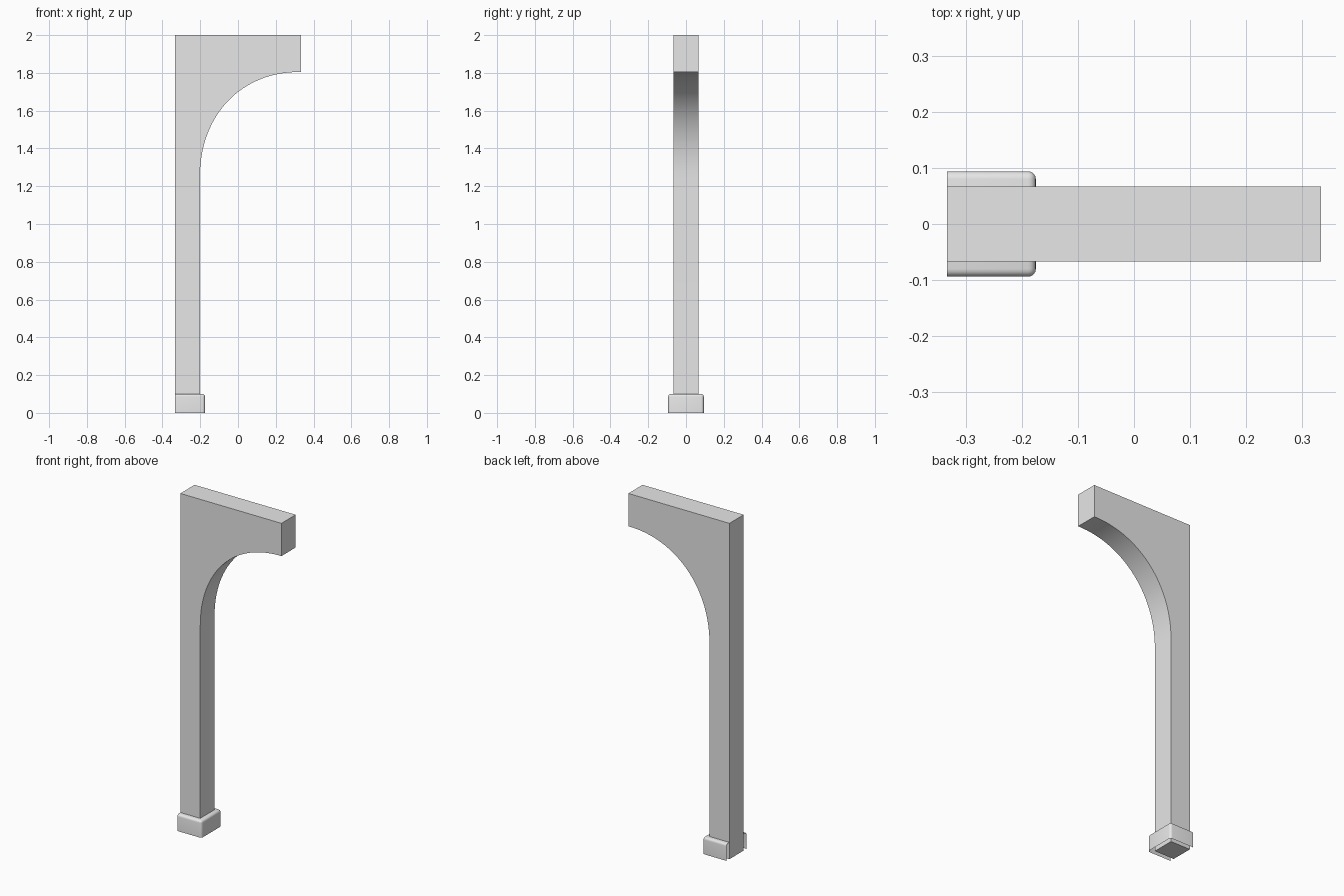
import bpy
import bmesh
import math

cube = bpy.data.objects.get("Cube")
if cube:
    bpy.data.objects.remove(cube, do_unlink=True)

grey = bpy.data.materials.new("plain_grey")
grey.use_nodes = True
grey.diffuse_color = (0.8, 0.8, 0.8, 1)
grey.node_tree.nodes["Principled BSDF"].inputs["Base Color"].default_value = (0.8, 0.8, 0.8, 1)

LEFT, RIGHT, INNER = -0.333, 0.333, -0.202
DEPTH, TOP = 0.067, 2.0


def add_object(name, bm):
    mesh = bpy.data.meshes.new(name)
    bm.to_mesh(mesh)
    bm.free()
    mesh.materials.append(grey)
    obj = bpy.data.objects.new(name, mesh)
    bpy.context.collection.objects.link(obj)
    bpy.ops.object.select_all(action="DESELECT")
    obj.select_set(True)
    bpy.context.view_layer.objects.active = obj
    bpy.ops.object.shade_smooth_by_angle(angle=math.radians(35))
    return obj


# Post and bracket: one profile with a curved inner edge, extruded in depth
spring, crown, power, steps = 1.24, 1.805, 2 / 2.15, 32
profile = [(LEFT, 0), (INNER, 0)]
for i in range(steps + 1):
    a = math.pi / 2 * i / steps
    x = RIGHT - (RIGHT - INNER) * max(math.cos(a), 0) ** power
    z = spring + (crown - spring) * math.sin(a) ** power
    profile.append((x, z))
profile += [(RIGHT, TOP), (LEFT, TOP)]

bm = bmesh.new()
face = bm.faces.new([bm.verts.new((x, -DEPTH, z)) for x, z in profile])
result = bmesh.ops.extrude_face_region(bm, geom=[face])
moved = [v for v in result["geom"] if isinstance(v, bmesh.types.BMVert)]
bmesh.ops.translate(bm, verts=moved, vec=(0, 2 * DEPTH, 0))
bmesh.ops.recalc_face_normals(bm, faces=bm.faces)
add_object("post_and_bracket", bm)

# Foot collar: rounded shell, open underneath and on the flat outer side
front_x, half_y, height = -0.175, 0.094, 0.1
bm = bmesh.new()
bmesh.ops.create_cube(bm, size=1)
for v in bm.verts:
    v.co.x = front_x if v.co.x > 0 else LEFT
    v.co.y = math.copysign(half_y, v.co.y)
    v.co.z = height if v.co.z > 0 else 0
bm.normal_update()
open_sides = [f for f in bm.faces if f.normal.z < -0.5 or f.normal.x < -0.5]
bmesh.ops.delete(bm, geom=open_sides, context="FACES")
edges = [e for e in bm.edges if len(e.link_faces) == 2]
bmesh.ops.bevel(bm, geom=edges, offset=0.014, segments=4, profile=0.5, affect="EDGES")
add_object("foot_collar", bm)
